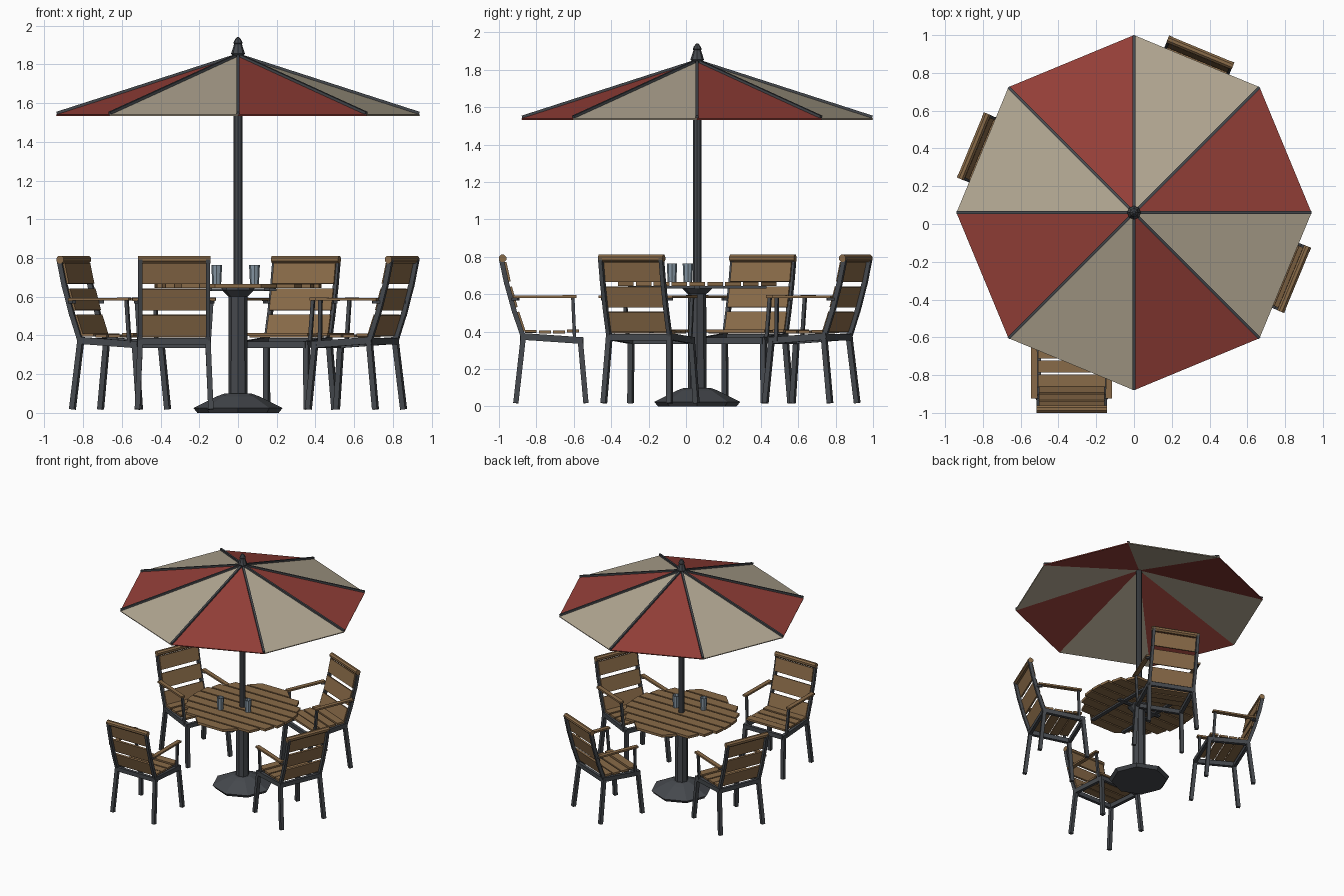
import bpy, bmesh, math
from mathutils import Vector, Matrix

if "Cube" in bpy.data.objects:
    bpy.data.objects.remove(bpy.data.objects["Cube"])

CY = 0.06            # table and umbrella axis lies at y = CY


def mat(name, r, g, b):
    m = bpy.data.materials.new(name)
    m.diffuse_color = (r, g, b, 1)
    m.use_nodes = True
    m.node_tree.nodes["Principled BSDF"].inputs["Base Color"].default_value = m.diffuse_color
    return m


WOOD = mat("wood", 0.25, 0.145, 0.065)
METAL = mat("dark_metal", 0.06, 0.066, 0.075)
RED = mat("red_cloth", 0.30, 0.05, 0.04)
TAN = mat("tan_cloth", 0.45, 0.39, 0.29)
GLASS = mat("glass", 0.24, 0.31, 0.37)


def finish(name, bm, *mats, loc=(0, 0, 0), rot=0):
    bmesh.ops.recalc_face_normals(bm, faces=bm.faces)
    me = bpy.data.meshes.new(name)
    bm.to_mesh(me)
    bm.free()
    for m in mats:
        me.materials.append(m)
    ob = bpy.data.objects.new(name, me)
    ob.location = loc
    ob.rotation_euler.z = rot
    bpy.context.collection.objects.link(ob)
    return ob


def prism(bm, bottom, top):
    """Solid between two matching loops of points."""
    a = [bm.verts.new(p) for p in bottom]
    b = [bm.verts.new(p) for p in top]
    n = len(a)
    bm.faces.new(a[::-1])
    bm.faces.new(b)
    for i in range(n):
        bm.faces.new((a[i], a[(i + 1) % n], b[(i + 1) % n], b[i]))


def beam(bm, p, q, w, h):
    """Box from p to q; w is the sideways width, h the other thickness."""
    p, q = Vector(p), Vector(q)
    d = (q - p).normalized()
    ref = Vector((0, 0, 1)) if abs(d.z) < 0.7 else Vector((0, 1, 0))
    s = d.cross(ref).normalized()
    u = s.cross(d)
    offs = [s * (i * w / 2) + u * (j * h / 2)
            for i, j in ((-1, -1), (1, -1), (1, 1), (-1, 1))]
    prism(bm, [p + o for o in offs], [q + o for o in offs])


def lathe(name, profile, m, sides=8, loc=(0, CY, 0)):
    """Stack of rings from (radius, z) pairs, closed at both ends."""
    bm = bmesh.new()
    rings = [[bm.verts.new((r * math.cos(2 * math.pi * k / sides),
                            r * math.sin(2 * math.pi * k / sides), z))
              for k in range(sides)] for r, z in profile]
    bm.faces.new(rings[0][::-1])
    bm.faces.new(rings[-1])
    for a, b in zip(rings, rings[1:]):
        for k in range(sides):
            j = (k + 1) % sides
            bm.faces.new((a[k], a[j], b[j], b[k]))
    return finish(name, bm, m, loc=loc)


# --- stand, pole and finial ---
lathe("stand_base", [(0.21, 0), (0.23, 0.025), (0.11, 0.085), (0.07, 0.1)], METAL)
lathe("table_column", [(0.05, 0.09), (0.048, 0.60), (0.085, 0.635), (0.085, 0.645)], METAL)
lathe("umbrella_pole", [(0.022, 0.6), (0.022, 1.85)], METAL)
lathe("finial", [(0.02, 1.835), (0.036, 1.855), (0.02, 1.905), (0.024, 1.91),
                 (0.018, 1.925), (0.006, 1.94)], METAL)

# --- table top: slats trimmed to a circle, on two bearers ---
bm = bmesh.new()
R, N = 0.44, 9
pitch = 0.86 / N
for i in range(N):
    y0 = -0.43 + i * pitch + 0.006
    y1 = y0 + pitch - 0.012
    x0, x1 = math.sqrt(R * R - y0 * y0), math.sqrt(R * R - y1 * y1)
    x0, x1 = (x0 + min(x0, x1)) / 2, (x1 + min(x0, x1)) / 2
    x0, x1 = min(x0, 0.43), min(x1, 0.43)
    loop = [(-x0, y0), (x0, y0), (x1, y1), (-x1, y1)]
    prism(bm, [(x, y, 0.645) for x, y in loop], [(x, y, 0.665) for x, y in loop])
finish("table_slats", bm, WOOD, loc=(0, CY, 0))
bm = bmesh.new()
for x in (-0.15, 0.15):
    beam(bm, (x, -0.37, 0.638), (x, 0.37, 0.638), 0.03, 0.014)
beam(bm, (-0.2, 0, 0.636), (0.2, 0, 0.636), 0.03, 0.014)
finish("table_bearers", bm, METAL, loc=(0, CY, 0))

# --- glasses ---
for x, y in ((-0.11, -0.075), (0.085, 0.01)):
    lathe("drinking_glass", [(0.023, 0.665), (0.028, 0.765), (0.024, 0.765), (0.02, 0.675)],
          GLASS, loc=(x, y, 0))

# --- umbrella canopy and ribs ---
def rim(k, r=0.94, z=1.54):
    a = k * math.pi / 4
    return Vector((r * math.cos(a), r * math.sin(a), z))


bm = bmesh.new()
apex = bm.verts.new((0, 0, 1.845))
edge = [bm.verts.new(rim(k)) for k in range(8)]
for k in range(8):
    f = bm.faces.new((apex, edge[k], edge[(k + 1) % 8]))
    f.material_index = k % 2
canopy = finish("canopy", bm, RED, TAN, loc=(0, CY, 0))
sol = canopy.modifiers.new("thickness", 'SOLIDIFY')
sol.thickness = 0.008
bm = bmesh.new()
for k in range(8):
    beam(bm, rim(k, 0.015, 1.845), rim(k, 0.937, 1.548), 0.016, 0.014)
finish("canopy_ribs", bm, METAL, loc=(0, CY, 0))


# --- chairs: built facing +y around the seat centre ---
def back_y(z):
    """Gently bowed lean of the chair back."""
    t = (z - 0.36) / 0.45
    return -0.135 - 0.17 * t + 0.045 * t * t


def chair(loc, rot):
    bm = bmesh.new()
    for s in (-1, 1):
        # legs and side rail
        beam(bm, (s * 0.19, -0.19, 0.018), (s * 0.175, -0.15, 0.37), 0.028, 0.028)
        beam(bm, (s * 0.19, 0.185, 0.018), (s * 0.175, 0.155, 0.355), 0.028, 0.028)
        beam(bm, (s * 0.175, -0.165, 0.375), (s * 0.175, 0.17, 0.352), 0.026, 0.036)
        # back post, in three lengths
        zs = (0.36, 0.5, 0.65, 0.79)
        for a, b in zip(zs, zs[1:]):
            beam(bm, (s * 0.175, back_y(a) - 0.012, a),
                 (s * 0.175, back_y(b) - 0.012, b + 0.004), 0.022, 0.026)
        # arm support and arm bracket
        beam(bm, (s * 0.18, 0.125, 0.35), (s * 0.195, 0.115, 0.58), 0.018, 0.018)
        beam(bm, (s * 0.172, back_y(0.575) - 0.01, 0.573),
             (s * 0.2, back_y(0.575) + 0.03, 0.573), 0.02, 0.014)
    for y, z in ((-0.155, 0.37), (0.16, 0.352)):
        beam(bm, (-0.175, y, z), (0.175, y, z), 0.024, 0.034)
    finish("chair_frame", bm, METAL, loc=loc, rot=rot)

    bm = bmesh.new()
    # seat slats, dished and rising to the front
    for y, z, dz in ((-0.11, 0.402, -0.003), (-0.035, 0.398, -0.001),
                     (0.04, 0.398, 0.002), (0.115, 0.404, 0.006)):
        beam(bm, (-0.178, y, z), (0.178, y, z + 0.0001), 0.064, 0.016)
    finish("chair_seat", bm, WOOD, loc=loc, rot=rot)

    bm = bmesh.new()
    # back slats following the bow
    for z0, z1 in ((0.4, 0.505), (0.53, 0.64), (0.667, 0.772)):
        p, q = (0, back_y(z0) + 0.006, z0), (0, back_y(z1) + 0.006, z1)
        beam(bm, p, q, 0.345, 0.014)
    # rounded top rail
    y = back_y(0.79) - 0.004
    ring = [(y + 0.021 * math.cos(k * math.pi / 4 + math.pi / 8),
             0.792 + 0.021 * math.sin(k * math.pi / 4 + math.pi / 8)) for k in range(8)]
    prism(bm, [(-0.187, a, b) for a, b in ring], [(0.187, a, b) for a, b in ring])
    finish("chair_back", bm, WOOD, loc=loc, rot=rot)

    bm = bmesh.new()
    for s in (-1, 1):
        beam(bm, (s * 0.197, back_y(0.585) + 0.005, 0.586), (s * 0.2, 0.135, 0.588), 0.034, 0.014)
    finish("chair_arms", bm, WOOD, loc=loc, rot=rot)


chair((-0.33, -0.72, 0), 0)              # pulled-out chair
for deg in (67.5, 157.5, -22.5):         # chairs set around the table
    a = math.radians(deg)
    chair((0.657 * math.cos(a), CY + 0.657 * math.sin(a), 0), a + math.pi / 2)
